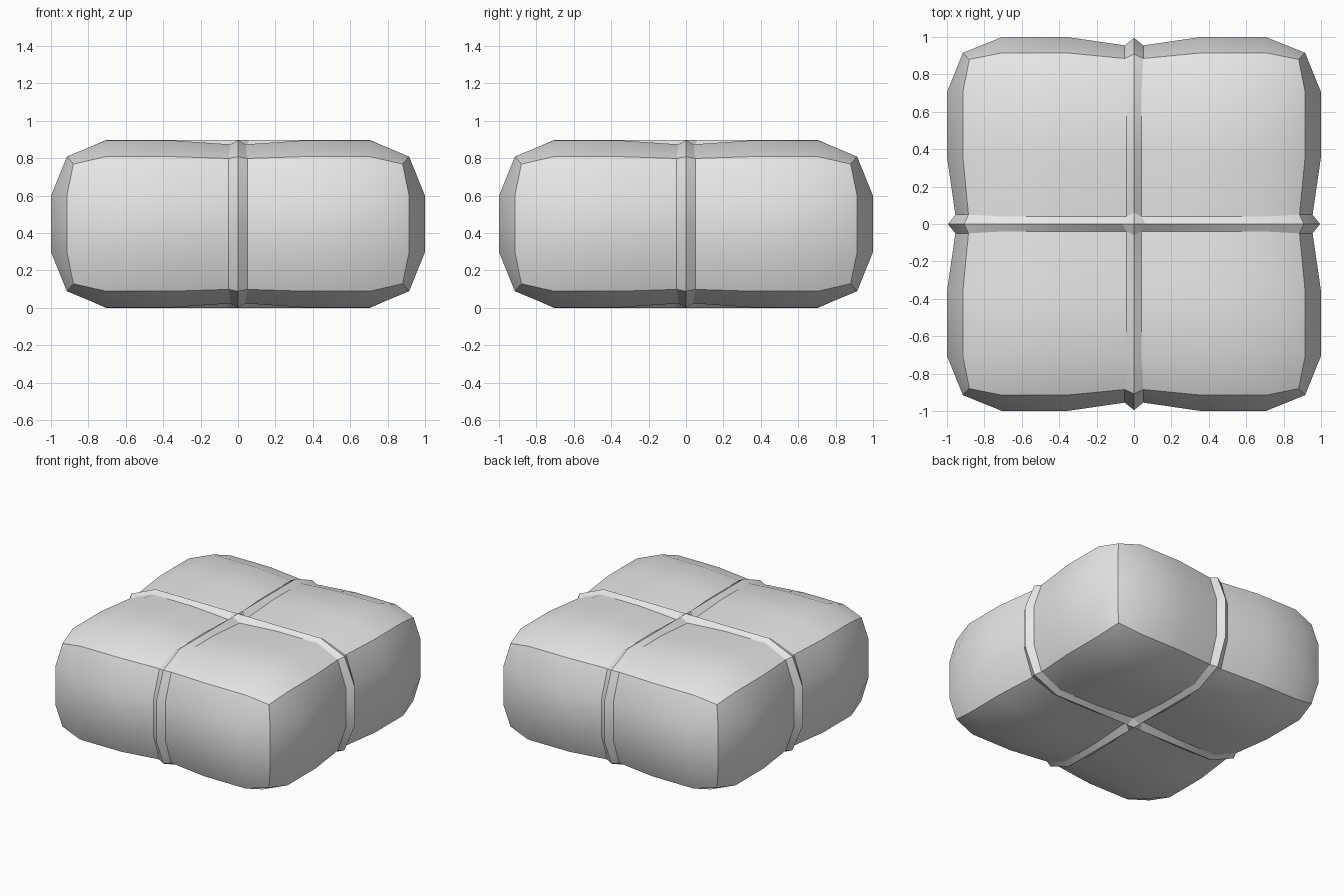
import bpy
import bmesh
from mathutils import Vector

cube = bpy.data.objects.get("Cube")
if cube:
    bpy.data.objects.remove(cube, do_unlink=True)

# Single plain grey
grey = bpy.data.materials.new("plain_grey")
grey.use_nodes = True
colour = (0.8, 0.8, 0.8, 1)
grey.diffuse_color = colour
grey.node_tree.nodes["Principled BSDF"].inputs["Base Color"].default_value = colour

# Grid lines of one octant: crest, groove, pillow start, pillow end, box edge
SIDE = [0, 0.05, 0.36, 0.705, 0.915]
HEIGHT = [0, 0.15, 0.36]
LAST, TOP = len(SIDE) - 1, len(HEIGHT) - 1


def dip(index, crest, groove):
    """Inward offset next to the raised band."""
    return {0: crest, 1: groove}.get(index, 0)


def point(i, j, k):
    """Pillow-shaped position of a grid point."""
    x, y, z = SIDE[i], SIDE[j], HEIGHT[k]
    extremes = (i == LAST, j == LAST, k == TOP)
    if all(extremes):                        # box corner
        return Vector((0.88, 0.88, 0.32))
    if sum(extremes) == 2:                   # box edge
        if k == TOP:
            along = min(i, j)
            inset = dip(along, 0.007, 0.03)
            x -= inset * (i == LAST)
            y -= inset * (j == LAST)
            z -= dip(along, 0, 0.01)
    elif i == LAST:                          # side face
        x = 1 - dip(j, 0.005, 0.045)
    elif j == LAST:                          # front or back face
        y = 1 - dip(i, 0.005, 0.045)
    else:                                    # top face
        z = 0.447
        if 0 in (i, j):
            z = 0.449
        else:
            z -= dip(i, 0, 0.022) + dip(j, 0, 0.022)
        narrow = 0.06 if (i + j == 1) else 0.04
        x = narrow if i == 1 else x
        y = narrow if j == 1 else y
    return Vector((x, y, z))


bm = bmesh.new()
verts, keys = {}, {}


def vert(key):
    if key not in verts:
        verts[key] = bm.verts.new(point(*key))
        keys[verts[key]] = key
    return verts[key]


def patch(rows, cols, to_key):
    """Quad grid over one outer face of the octant."""
    for a in range(rows):
        for b in range(cols):
            corners = [(a, b), (a + 1, b), (a + 1, b + 1), (a, b + 1)]
            face = bm.faces.new([vert(to_key(*c)) for c in corners])
            face.smooth = True
            face.normal_update()
            if face.normal.dot(face.calc_center_median()) < 0:
                face.normal_flip()


patch(LAST, LAST, lambda a, b: (a, b, TOP))
patch(LAST, TOP, lambda a, b: (a, LAST, b))
patch(LAST, TOP, lambda a, b: (LAST, a, b))

# Keep box edges, crest and groove lines sharp
for edge in bm.edges:
    p, q = (keys[v] for v in edge.verts)
    shared = [n for n in range(3) if p[n] == q[n]]
    on_box_edge = sum(p[n] == (LAST, LAST, TOP)[n] for n in shared) == 2
    on_band = any(n < 2 and p[n] in (0, 1) for n in shared)
    edge.smooth = not (on_box_edge or on_band)

mesh = bpy.data.meshes.new("tied_cushion")
bm.to_mesh(mesh)
bm.free()
mesh.materials.append(grey)

# Mirror the octant into the whole body
cushion = bpy.data.objects.new("tied_cushion", mesh)
bpy.context.collection.objects.link(cushion)
cushion.location.z = 0.449
mirror = cushion.modifiers.new("mirror_all_axes", 'MIRROR')
mirror.use_axis = (True, True, True)
mirror.use_clip = True
mirror.merge_threshold = 0.0005
